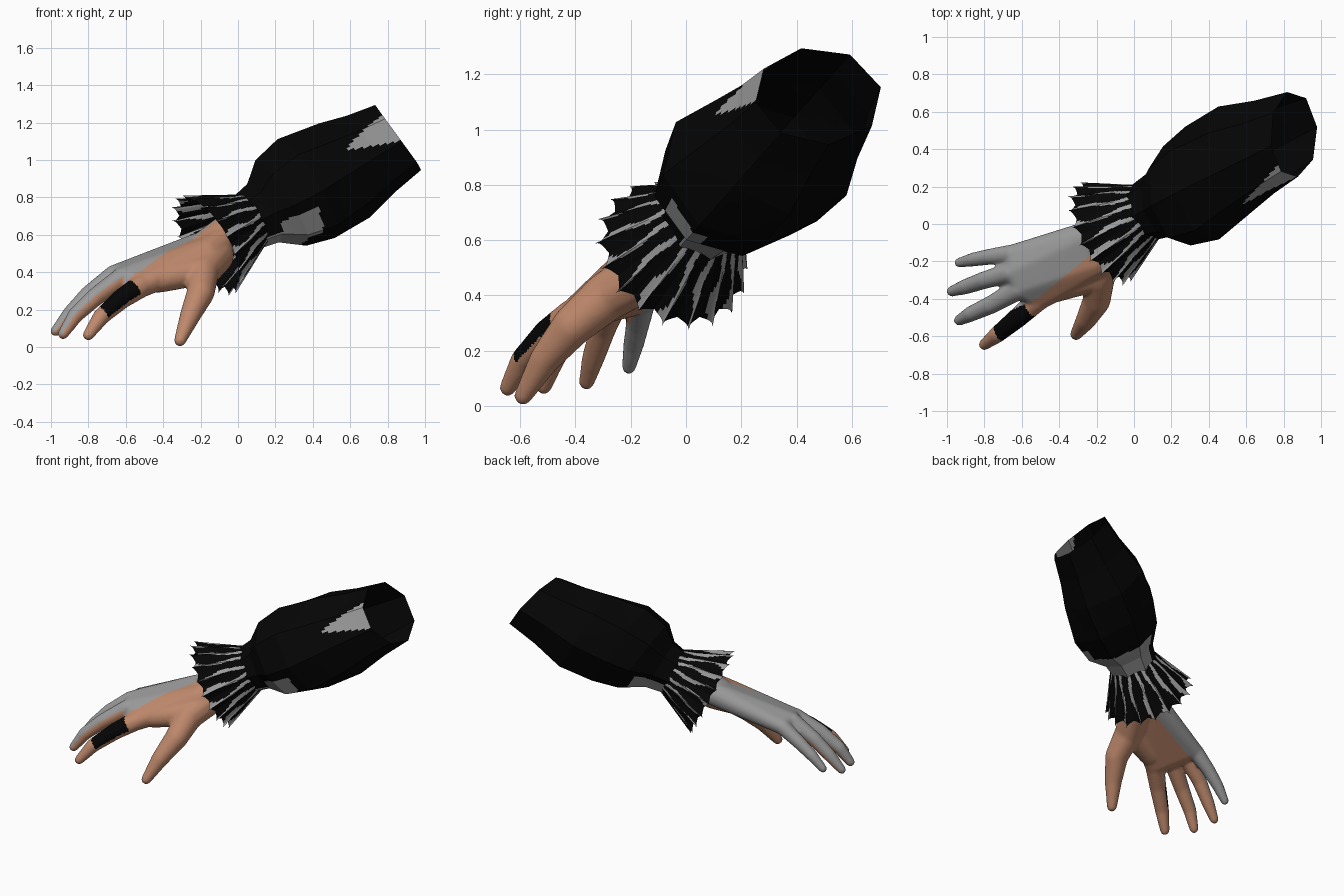
import bpy, bmesh, math
from mathutils import Vector as V

if "Cube" in bpy.data.objects:
    bpy.data.objects.remove(bpy.data.objects["Cube"])


def material(name, rgb):
    m = bpy.data.materials.new(name)
    m.diffuse_color = (*rgb, 1)
    m.use_nodes = True
    m.node_tree.nodes["Principled BSDF"].inputs["Base Color"].default_value = m.diffuse_color
    return m


SKIN = material("skin", (0.52, 0.25, 0.15))
GREY = material("grey_cloth", (0.33, 0.33, 0.33))
BLACK = material("black_cloth", (0.0015, 0.0015, 0.0015))


def make_object(name, bm, mats):
    me = bpy.data.meshes.new(name)
    bm.to_mesh(me)
    bm.free()
    for m in mats:
        me.materials.append(m)
    ob = bpy.data.objects.new(name, me)
    bpy.context.collection.objects.link(ob)
    return ob


# Sleeve frame: wrist origin, axis, up and front directions
A = V((0.07, 0.07, 0.68))
U = V((0.79, 0.40, 0.45)).normalized()
W = (V((0, 0, 1)) - U * U.z).normalized()
F = U.cross(W)


def arm_point(t, r, ang):
    return A + U * t + (F * math.cos(ang) + W * math.sin(ang)) * r


def arm_coords(p):
    d = p - A
    return d.dot(U), math.atan2(d.dot(W), d.dot(F)), d.dot(W)


# Puffed low-poly sleeve: (distance, radius, slant and flattening toward the upper front)
RINGS = [(-0.03, 0.158, 0, 0), (0.08, 0.18, 0.02, 0), (0.2, 0.27, 0.06, 0), (0.37, 0.31, 0.06, 0.0),
         (0.62, 0.29, 0.04, 0.04), (0.8, 0.245, 0.07, 0.025), (0.985, 0.215, 0.09, 0.015)]
N = 8
bm = bmesh.new()
rows = []
for t, r, k, e in RINGS:
    row = []
    for i in range(N):
        a = math.tau * i / N + 0.05
        c = math.cos(a - 0.5)
        row.append(bm.verts.new(arm_point(t - k * c, r - e * c, a)))
    rows.append(row)
for r0, r1 in zip(rows, rows[1:]):
    for i in range(N):
        j = (i + 1) % N
        bm.faces.new((r0[i], r1[i], r1[j], r0[j]))
bmesh.ops.recalc_face_normals(bm, faces=bm.faces)
bmesh.ops.subdivide_edges(bm, edges=bm.edges[:], cuts=11, use_grid_fill=True)
for f in bm.faces:
    t, a, up = arm_coords(f.calc_center_median())
    wedge = t > 0.58 and abs(math.degrees(a) - 32) < 25 * (t - 0.58) / 0.3
    cuff = up < -0.05 and t < (0.27 if abs(a) < 0.9 else 0.2)
    front_gap = abs(a) < 0.7 and t < 0.08
    f.material_index = 1 if wedge or (cuff and not front_gap) else 0
make_object("sleeve", bm, [BLACK, GREY])

# Pleated ruffle flaring toward the hand, with wavy black stripes
PLEATS, PER, STEPS = 18, 12, 12
bm = bmesh.new()
rows = []
for s in range(STEPS + 1):
    q = s / STEPS
    row = []
    for i in range(PLEATS * PER):
        ph = (i % PER) / PER
        tri = 1 - 4 * abs(ph - 0.5)
        a = math.tau * i / (PLEATS * PER) + 0.06 * q * math.sin(math.tau * ph)
        r = 0.152 + 0.13 * q + 0.02 * q * tri
        t = -(0.295 + 0.012 * tri) * q
        row.append(bm.verts.new(arm_point(t, r, a)))
    rows.append(row)
for s in range(STEPS):
    for i in range(PLEATS * PER):
        j = (i + 1) % (PLEATS * PER)
        f = bm.faces.new((rows[s][i], rows[s][j], rows[s + 1][j], rows[s + 1][i]))
        wave = 0.13 * math.sin(s * 0.55 + (i // PER) * 2.1)
        ph = ((i % PER + 0.5) / PER + wave + 0.2) % 1
        f.material_index = 0 if ph < 0.62 else 1
bmesh.ops.recalc_face_normals(bm, faces=bm.faces)
make_object("wrist_ruffle", bm, [BLACK, GREY])

# Hand: tapered capsules merged into one smooth skin. Points are (x, y, z, radius)
FINGERS = [
    [(-0.52, -0.41, 0.325, .062), (-0.62, -0.50, 0.26, .055), (-0.73, -0.59, 0.165, .046),
     (-0.80, -0.645, 0.065, .031)],
    [(-0.62, -0.35, 0.37, .058), (-0.76, -0.43, 0.27, .050), (-0.87, -0.48, 0.17, .043),
     (-0.935, -0.515, 0.07, .030)],
    [(-0.66, -0.26, 0.385, .056), (-0.80, -0.30, 0.28, .048), (-0.90, -0.335, 0.175, .042),
     (-0.975, -0.36, 0.085, .029)],
    [(-0.65, -0.16, 0.38, .052), (-0.77, -0.175, 0.295, .044), (-0.86, -0.19, 0.22, .038),
     (-0.935, -0.207, 0.14, .027)],
]
THUMB = [(-0.12, -0.13, 0.49, .10), (-0.19, -0.28, 0.40, .09), (-0.20, -0.41, 0.29, .075),
         (-0.255, -0.51, 0.17, .056), (-0.31, -0.59, 0.035, .033)]
WEB = [(-0.20, -0.28, 0.41, .08), (-0.42, -0.35, 0.36, .07)]
FOREARM = [(0.12, 0.10, 0.71, .12), (-0.02, 0.0, 0.62, .115), (-0.18, -0.11, 0.53, .09)]
WRIST = [(-0.10, -0.10, 0.56, .085), (-0.17, -0.19, 0.50, .085), (-0.20, -0.05, 0.535, .08)]
PALM = [(-0.17, -0.19, 0.50, .085), (-0.20, -0.05, 0.535, .08)] + \
       [(x * 0.97, y * 0.97, z + 0.006, r) for (x, y, z, r) in (p[0] for p in FINGERS)]

DIRS = [V((math.cos(a) * math.cos(b), math.sin(a) * math.cos(b), math.sin(b)))
        for a in [math.tau * i / 16 for i in range(16)]
        for b in [math.pi * (j / 8 - 0.5) * 0.97 for j in range(9)]]


def hull(bm, points):
    vs = [bm.verts.new(V(c[:3]) + d * c[3]) for c in points for d in DIRS]
    bmesh.ops.convex_hull(bm, input=vs)
    bmesh.ops.delete(bm, geom=[v for v in vs if v.is_valid and not v.link_faces], context='VERTS')


bm = bmesh.new()
for path in FINGERS + [THUMB, WEB, FOREARM]:
    for pair in zip(path, path[1:]):
        hull(bm, pair)
hull(bm, WRIST)
hull(bm, PALM)
bmesh.ops.recalc_face_normals(bm, faces=bm.faces)
hand = make_object("hand", bm, [])
mod = hand.modifiers.new("merge", 'REMESH')
mod.mode = 'VOXEL'
mod.voxel_size = 0.009
mod = hand.modifiers.new("soften", 'SMOOTH')
mod.factor = 0.5
mod.iterations = 12
dg = bpy.context.evaluated_depsgraph_get()
mesh = bpy.data.meshes.new_from_object(hand.evaluated_get(dg))
hand.modifiers.clear()
hand.data = mesh
mesh.materials.clear()
for m in (SKIN, GREY, BLACK):
    mesh.materials.append(m)
mesh.shade_smooth()

# Hand colours: grey over the back and little finger, black band on the index finger
C = V((-0.2, -0.12, 0.51))
ALONG = V((-0.787, -0.389, -0.478))
SIDE = V((0.468, -0.882, -0.053))
BACK = V((-0.40, -0.265, 0.876))
for f in mesh.polygons:
    d = f.center - C
    a, b = d.dot(ALONG), d.dot(SIDE)
    on_back = f.normal.dot(BACK - SIDE * 0.4) > 0.05 and b < min(0.04 + 0.206 * (a - 0.1), 0.1)
    little_side = b < -0.16 - 0.18 * (a - 0.56)
    if 0.5 < a < 0.75 and 0.1 < b < 0.28 and f.normal.dot(BACK) > -0.35:
        f.material_index = 2
    else:
        f.material_index = 1 if on_back or little_side else 0
